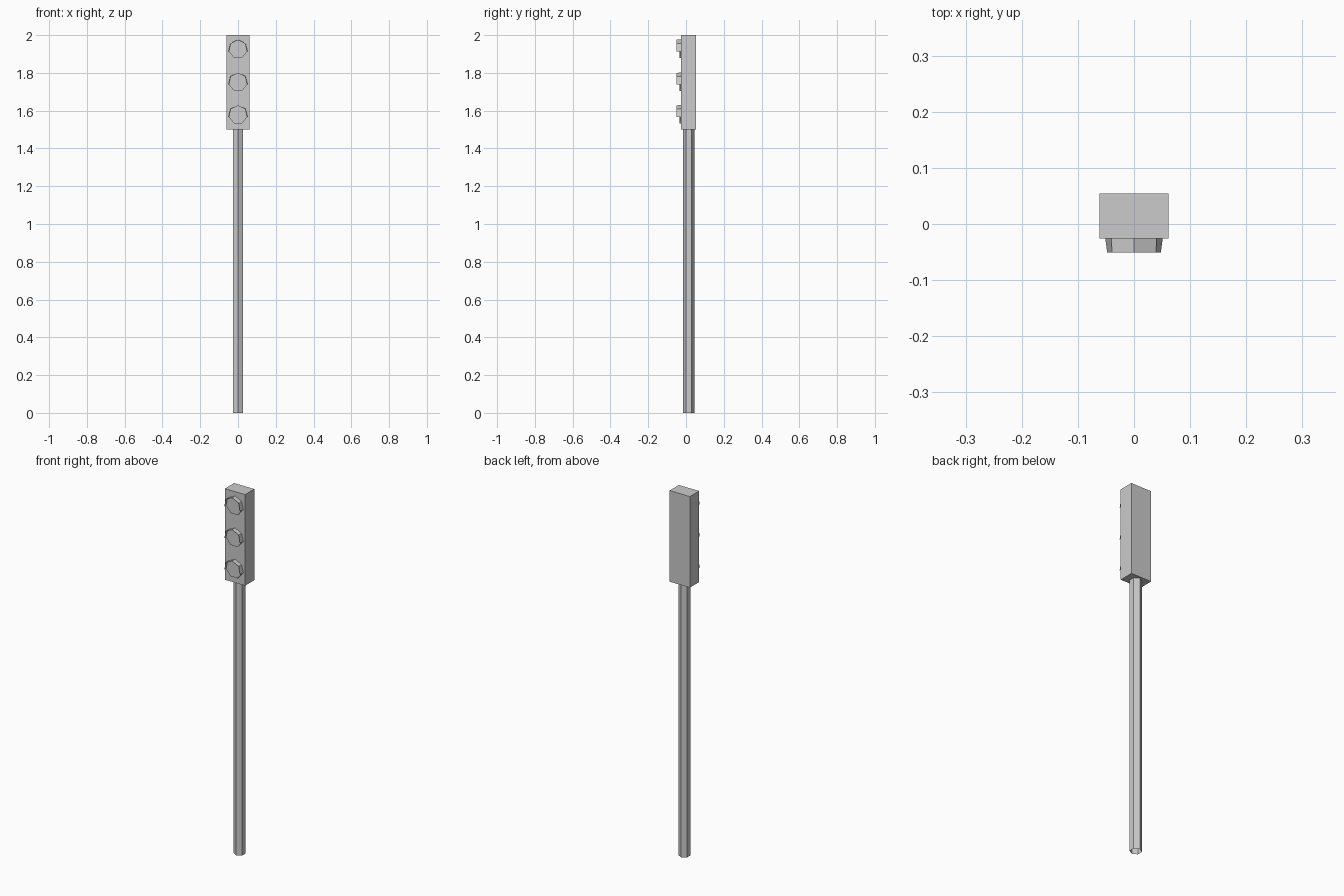
import bpy, bmesh
from math import sin, cos, pi

if "Cube" in bpy.data.objects:
    bpy.data.objects.remove(bpy.data.objects["Cube"])


def make_object(name, verts, faces):
    mesh = bpy.data.meshes.new(name)
    mesh.from_pydata(verts, [], faces)
    bm = bmesh.new()
    bm.from_mesh(mesh)
    bmesh.ops.recalc_face_normals(bm, faces=bm.faces)
    bm.to_mesh(mesh)
    bm.free()
    obj = bpy.data.objects.new(name, mesh)
    bpy.context.collection.objects.link(obj)
    return obj


def heptagon(r, y, z):
    # Ring facing -y with one corner pointing up
    return [(r * sin(2 * pi * i / 7), y, z + r * cos(2 * pi * i / 7)) for i in range(7)]


# Signal housing
bpy.ops.mesh.primitive_cube_add(size=1, location=(0, 0.014, 1.75))
housing = bpy.context.object
housing.name = "signal_housing"
housing.scale = (0.123, 0.08, 0.5)

# Six-sided hollow pole
bpy.ops.mesh.primitive_cylinder_add(vertices=6, radius=0.03, depth=1.5,
                                    end_fill_type='NOTHING', location=(0, 0.014, 0.75))
bpy.context.object.name = "pole"

for label, z in (("lower", 1.578), ("middle", 1.75), ("upper", 1.925)):
    # Seven-sided lens, slightly raised
    verts = heptagon(0.05, -0.026, z) + heptagon(0.05, -0.034, z)
    sides = [(i, (i + 1) % 7, (i + 1) % 7 + 7, i + 7) for i in range(7)]
    make_object(label + "_lens", verts, sides + [tuple(range(7, 14))])

    # Visor over the upper four sides, its lower corners drawn in at the front
    upper = (5, 6, 0, 1, 2)
    back = [heptagon(0.051, -0.026, z)[i] for i in upper]
    front = [heptagon(0.0505, -0.051, z)[i] for i in upper]
    for k in (0, 4):
        front[k] = (front[k][0] * 0.97, front[k][1], front[k][2])
        back[k] = (back[k][0] * 1.03, back[k][1], back[k][2])
    make_object(label + "_visor", back + front,
                [(i, i + 1, i + 6, i + 5) for i in range(4)])
